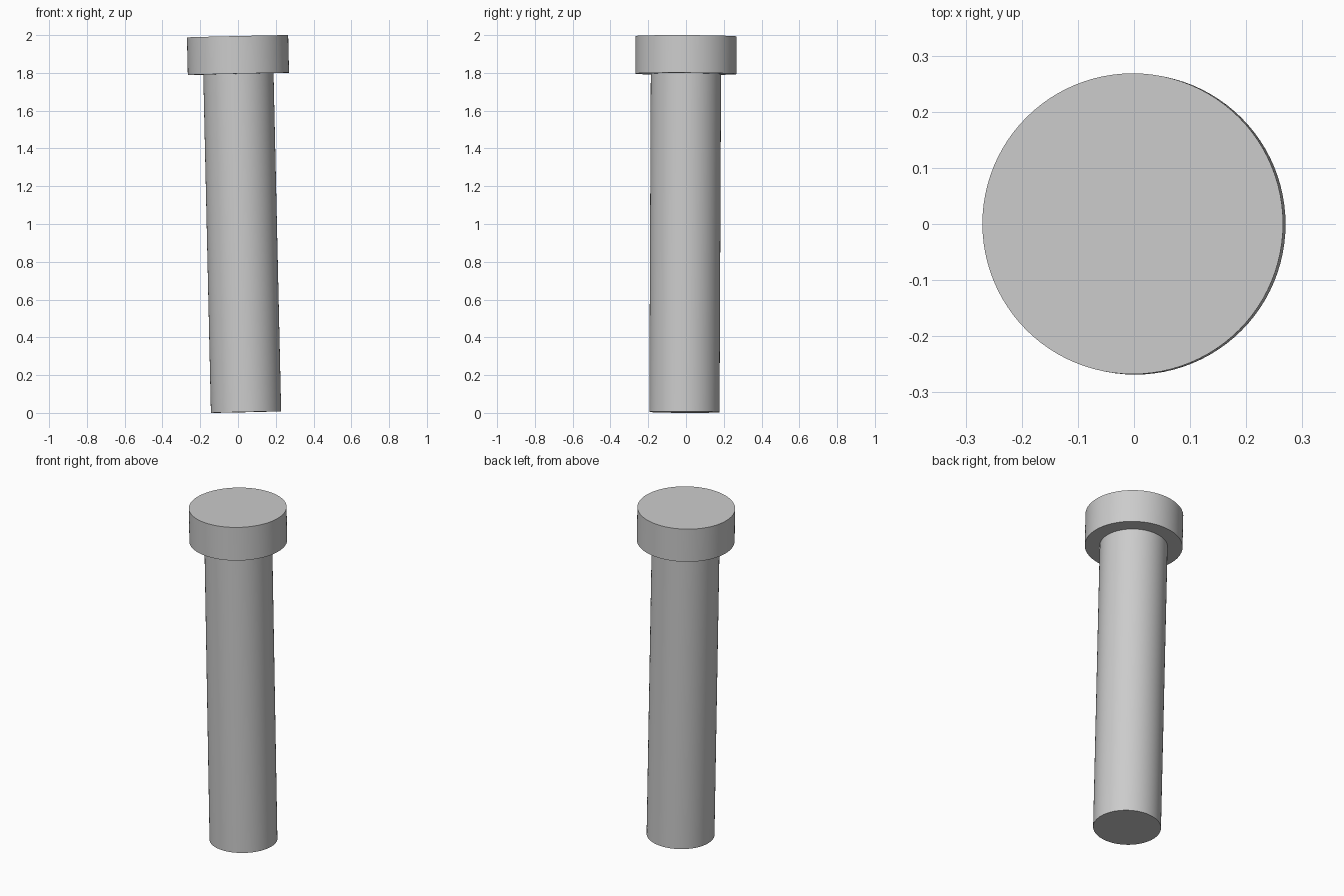
import bpy
import math
from mathutils import Vector

cube = bpy.data.objects.get("Cube")
if cube:
    bpy.data.objects.remove(cube, do_unlink=True)

# Plain grey metal
metal = bpy.data.materials.new("grey_metal")
metal.use_nodes = True
grey = (0.6, 0.6, 0.6, 1.0)
metal.diffuse_color = grey
metal.node_tree.nodes["Principled BSDF"].inputs["Base Color"].default_value = grey

# The pin leans slightly: its axis runs from the foot to the top of the head
foot = Vector((0.0425, -0.0085, 0.0043))
top = Vector((-0.0023, 0.0005, 1.9938))
axis = top - foot
length = axis.length
axis.normalize()
tilt = Vector((0, 0, 1)).rotation_difference(axis).to_euler()


def cylinder(name, radius, start, end):
    """Cylinder along the pin axis between two distances from the foot."""
    bpy.ops.mesh.primitive_cylinder_add(
        vertices=96, radius=radius, depth=end - start,
        location=foot + axis * (start + end) / 2, rotation=tilt)
    obj = bpy.context.object
    obj.name = name
    obj.data.materials.append(metal)
    bpy.ops.object.shade_smooth_by_angle(angle=math.radians(30))
    return obj


# Flat round head and the long shaft, seated a little inside the head
head_height = 0.199
cylinder("head", 0.268, length - head_height, length)
cylinder("shaft", 0.186, 0, length - head_height + 0.01)
